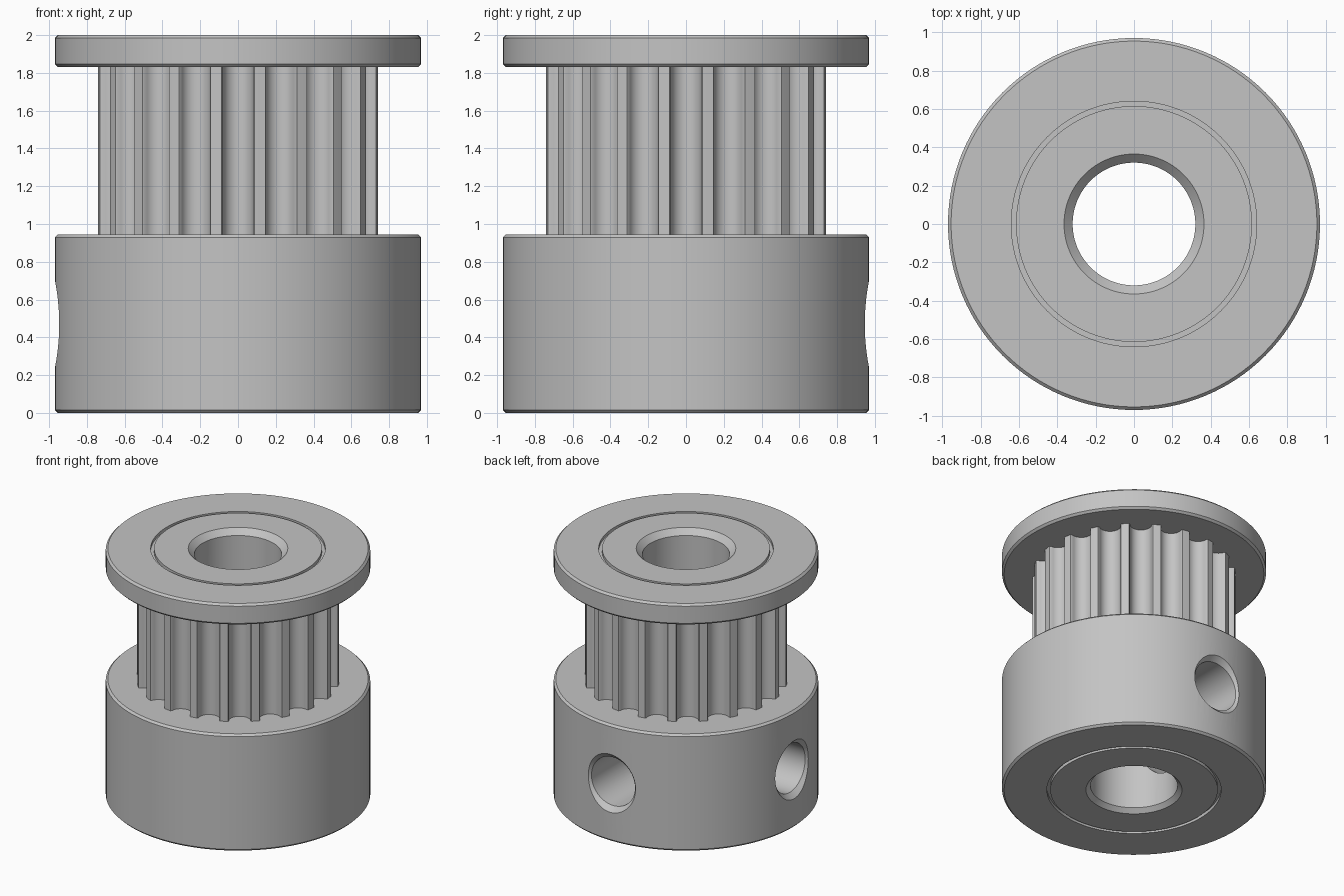
import bpy, bmesh
from math import sin, cos, pi, radians, atan2, hypot

if "Cube" in bpy.data.objects:
    bpy.data.objects.remove(bpy.data.objects["Cube"])

metal = bpy.data.materials.new("machined grey metal")
metal.use_nodes = True
GREY = (0.55, 0.55, 0.55, 1)
metal.diffuse_color = GREY
metal.node_tree.nodes["Principled BSDF"].inputs["Base Color"].default_value = GREY

BORE, RIM, BEVEL = 0.32, 0.97, 0.016
HUB_TOP, FLANGE_BOTTOM, TOP = 0.945, 1.83, 2.0
SEGMENTS, TEETH = 128, 20


def loft(name, loops):
    """Join equal-sized loops of points into a closed ring-shaped solid."""
    bm = bmesh.new()
    rings = [[bm.verts.new(p) for p in loop] for loop in loops]
    for a, b in zip(rings, rings[1:] + rings[:1]):
        for i in range(len(a)):
            j = (i + 1) % len(a)
            bm.faces.new((a[i], a[j], b[j], b[i]))
    bmesh.ops.recalc_face_normals(bm, faces=bm.faces)
    mesh = bpy.data.meshes.new(name)
    bm.to_mesh(mesh)
    bm.free()
    mesh.materials.append(metal)
    obj = bpy.data.objects.new(name, mesh)
    bpy.context.collection.objects.link(obj)
    return obj


def circle(r, z, n=SEGMENTS):
    return [(r * cos(2 * pi * i / n), r * sin(2 * pi * i / n), z) for i in range(n)]


def lathe(name, profile):
    return loft(name, [circle(r, z) for r, z in profile])


def face_profile(z, inward, chamfer):
    """Outer face from rim to bore: bevel, shallow ring groove, bore chamfer."""
    deep = z + inward * 0.025
    return [(RIM, z + inward * BEVEL), (RIM - BEVEL, z),
            (0.64, z), (0.64, deep), (0.615, deep), (0.615, z),
            (BORE + chamfer, z), (BORE, z + inward * chamfer)]


def select_only(obj):
    bpy.ops.object.select_all(action='DESELECT')
    obj.select_set(True)
    bpy.context.view_layer.objects.active = obj


# Hub with bevelled edges
hub = lathe("hub", [(BORE, HUB_TOP), (RIM - BEVEL, HUB_TOP), (RIM, HUB_TOP - BEVEL)]
            + face_profile(0, 1, 0.033))

# Countersunk set-screw holes on two sides of the hub
for direction in (pi / 2, pi):
    bm = bmesh.new()
    rings = []
    for r, d in ((0.195, 0.15), (0.195, 0.93), (0.315, 1.05)):
        ring = []
        for x, y, z in circle(r, d, 64):
            ring.append(bm.verts.new((z * cos(direction) - x * sin(direction),
                                      z * sin(direction) + x * cos(direction), 0.47 + y)))
        rings.append(ring)
    for a, b in zip(rings, rings[1:]):
        for i in range(len(a)):
            j = (i + 1) % len(a)
            bm.faces.new((a[i], a[j], b[j], b[i]))
    bm.faces.new(rings[0])
    bm.faces.new(rings[-1])
    bmesh.ops.recalc_face_normals(bm, faces=bm.faces)
    mesh = bpy.data.meshes.new("screw_hole_cutter")
    bm.to_mesh(mesh)
    bm.free()
    mesh.materials.append(metal)
    cutter = bpy.data.objects.new("screw_hole_cutter", mesh)
    cutter.hide_render = True
    bpy.context.collection.objects.link(cutter)
    select_only(hub)
    cut = hub.modifiers.new("screw_hole", 'BOOLEAN')
    cut.operation = 'DIFFERENCE'
    cut.solver = 'EXACT'
    cut.object = cutter
    bpy.ops.object.modifier_apply(modifier=cut.name)
    bpy.data.objects.remove(cutter)

# Toothed drum: rounded grooves between narrow flat-topped teeth
outline = []
for k in range(TEETH):
    base = 2 * pi * k / TEETH
    for s in range(13):
        t = -pi / 2 - pi * s / 12
        x, y = 0.73 + 0.08 * cos(t), 0.08 * sin(t)
        outline.append((hypot(x, y), base + atan2(y, x)))
    for tip in (6.7, 9, 11.3):
        outline.append((0.745, base + radians(tip)))


def drum_loop(z, radius=None):
    return [((radius or r) * cos(a), (radius or r) * sin(a), z) for r, a in outline]


drum = loft("toothed_drum", [drum_loop(HUB_TOP), drum_loop(FLANGE_BOTTOM),
                             drum_loop(FLANGE_BOTTOM, BORE), drum_loop(HUB_TOP, BORE)])

# Top flange
flange = lathe("top_flange", [(BORE, FLANGE_BOTTOM), (RIM - BEVEL, FLANGE_BOTTOM),
                              (RIM, FLANGE_BOTTOM + BEVEL)] + face_profile(TOP, -1, 0.045))

for part in (hub, drum, flange):
    select_only(part)
    bpy.ops.object.shade_smooth_by_angle(angle=radians(28))
